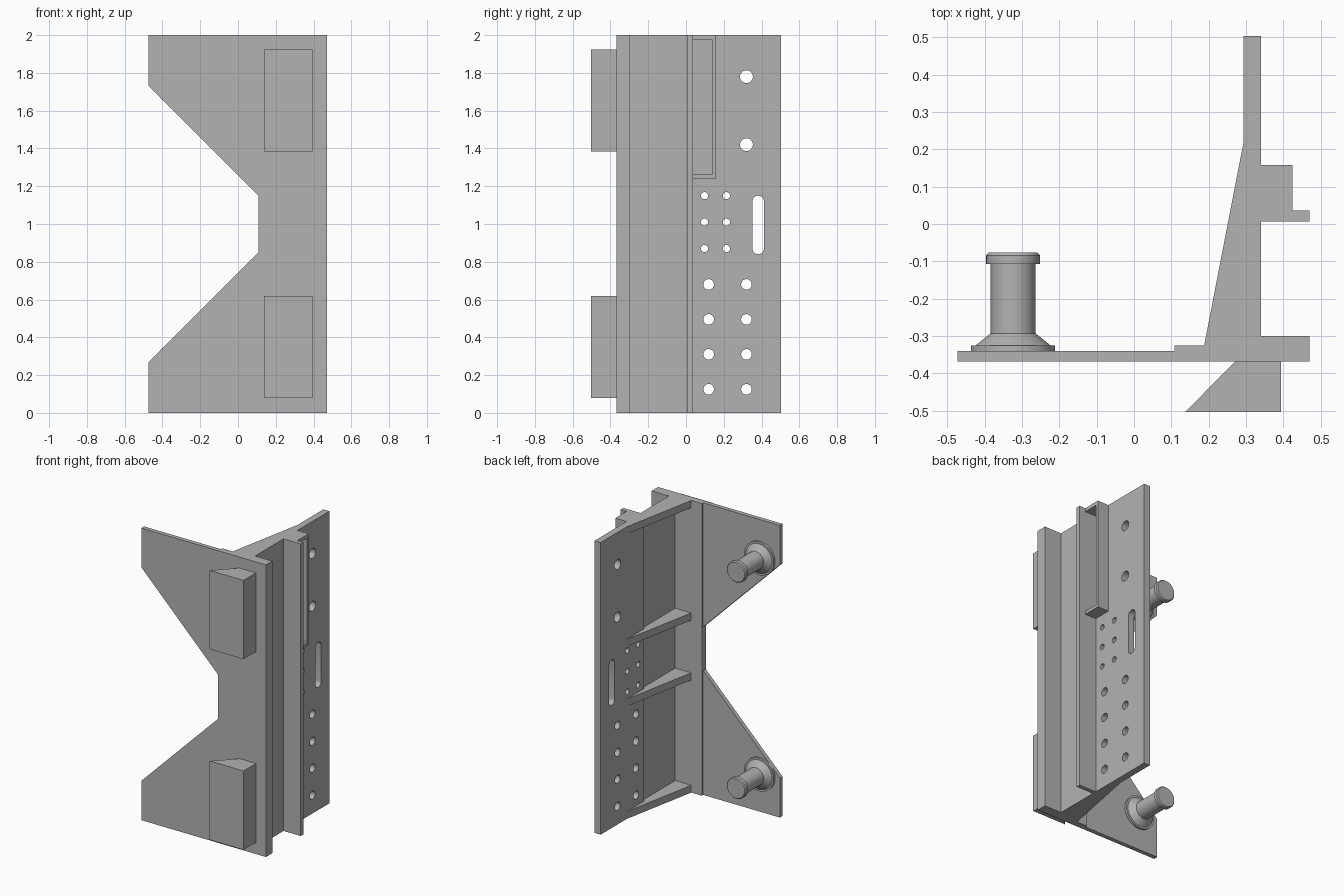
import bpy, bmesh, math
from mathutils import Matrix, Vector

if "Cube" in bpy.data.objects:
    bpy.data.objects.remove(bpy.data.objects["Cube"])

steel = bpy.data.materials.new("steel_grey")
steel.diffuse_color = (0.45, 0.45, 0.45, 1)
steel.use_nodes = True
steel.node_tree.nodes["Principled BSDF"].inputs["Base Color"].default_value = steel.diffuse_color


def finish(name, bm, smooth=False):
    bmesh.ops.recalc_face_normals(bm, faces=bm.faces)
    mesh = bpy.data.meshes.new(name)
    bm.to_mesh(mesh)
    bm.free()
    mesh.materials.append(steel)
    ob = bpy.data.objects.new(name, mesh)
    bpy.context.collection.objects.link(ob)
    if smooth:
        shade(ob)
    return ob


def shade(ob):
    bpy.ops.object.select_all(action='DESELECT')
    ob.select_set(True)
    bpy.context.view_layer.objects.active = ob
    bpy.ops.object.shade_smooth_by_angle(angle=math.radians(30))


def extrude(bm, pts, offset):
    """Extrude a closed loop of 3D points by an offset."""
    face = bm.faces.new([bm.verts.new(p) for p in pts])
    res = bmesh.ops.extrude_face_region(bm, geom=[face], use_keep_orig=True)
    moved = [v for v in res["geom"] if isinstance(v, bmesh.types.BMVert)]
    bmesh.ops.translate(bm, verts=moved, vec=offset)


def prism(name, plan, z0, z1):
    """Plan outline (x, y) raised from z0 to z1."""
    bm = bmesh.new()
    extrude(bm, [(x, y, z0) for x, y in plan], (0, 0, z1 - z0))
    return finish(name, bm)


def box_plan(x0, x1, y0, y1):
    return [(x0, y0), (x1, y0), (x1, y1), (x0, y1)]


# Full-height angle section: front flange, thin web and side flange
prism("angle_section", [(.108, -.369), (.47, -.369), (.47, -.30), (.34, -.30),
                        (.34, .007), (.47, .007), (.47, .036), (.309, .036),
                        (.309, -.325), (.108, -.325)], 0, 2)

# Front plate wings beside the tapered cutout
for name, s in (("lower_wing", 1), ("upper_wing", -1)):
    bm = bmesh.new()
    outline = [(-.473, 0), (.108, 0), (.108, .85), (-.473, .27)]
    extrude(bm, [(x, -.369, 1 + s * (z - 1)) for x, z in outline], (0, .029, 0))
    finish(name, bm)

# Rear plate with bolt holes and a slot: (y, z, radius, half straight length)
holes = [(.32, z, .034, 0) for z in (1.78, 1.42)]
holes += [(y, z, .028, 0) for y in (.12, .32) for z in (.125, .31, .495, .68)]
holes += [(y, z, .019, 0) for y in (.098, .214) for z in (.87, 1.01, 1.15)]
holes += [(.382, .995, .031, .124)]
plate = prism("rear_plate", box_plan(.294, .34, .036, .503), 0, 2)
bm = bmesh.new()
for y, z, r, half in holes:
    loop = []
    for i in range(32):
        a = 2 * math.pi * (i + .5) / 32
        shift = half if math.sin(a) > 0 else -half
        loop.append((.25, y + r * math.cos(a), z + shift + r * math.sin(a)))
    extrude(bm, loop, (.15, 0, 0))
cutter = finish("hole_cutter", bm)
cutter.hide_render = True
mod = plate.modifiers.new("holes", 'BOOLEAN')
mod.object = cutter
mod.operation = 'DIFFERENCE'
mod.solver = 'EXACT'
bpy.context.view_layer.objects.active = plate
bpy.ops.object.modifier_apply(modifier=mod.name)
bpy.data.objects.remove(cutter)
shade(plate)

# Open tray beside the side flange
prism("tray_floor", box_plan(.34, .425, .036, .158), 1.24, 1.262)
prism("tray_top", box_plan(.34, .425, .036, .158), 1.975, 2)
prism("tray_wall", box_plan(.34, .425, .14, .158), 1.262, 1.975)

# Tapered gussets
gusset = [(.188, -.325), (.309, -.325), (.309, .036), (.294, .036), (.294, .222)]
for i, z in enumerate((0, .77, 1.18, 1.95)):
    prism(f"gusset_{i + 1}", gusset, z, z + .05)

# Wedge blocks on the front
wedge = [(.138, -.503), (.394, -.503), (.394, -.369), (.27, -.369)]
for name, z in (("lower_block", .08), ("upper_block", 1.385)):
    prism(name, wedge, z, z + .54)

# Lathed pegs with flared base and cap: (radius, y)
profile = [(0, -.34), (.113, -.34), (.113, -.325), (.1, -.325), (.06, -.293),
           (.06, -.107), (.072, -.107), (.072, -.084), (.066, -.077), (0, -.077)]
for name, z in (("lower_peg", .26), ("upper_peg", 1.74)):
    bm = bmesh.new()
    verts = [bm.verts.new((r, y, 0)) for r, y in profile]
    edges = [bm.edges.new(pair) for pair in zip(verts, verts[1:])]
    bmesh.ops.spin(bm, geom=verts + edges, cent=(0, 0, 0), axis=(0, 1, 0),
                   angle=2 * math.pi, steps=48)
    bmesh.ops.remove_doubles(bm, verts=bm.verts, dist=1e-5)
    bmesh.ops.transform(bm, matrix=Matrix.Translation(Vector((-.324, 0, z))), verts=bm.verts)
    finish(name, bm, smooth=True)
